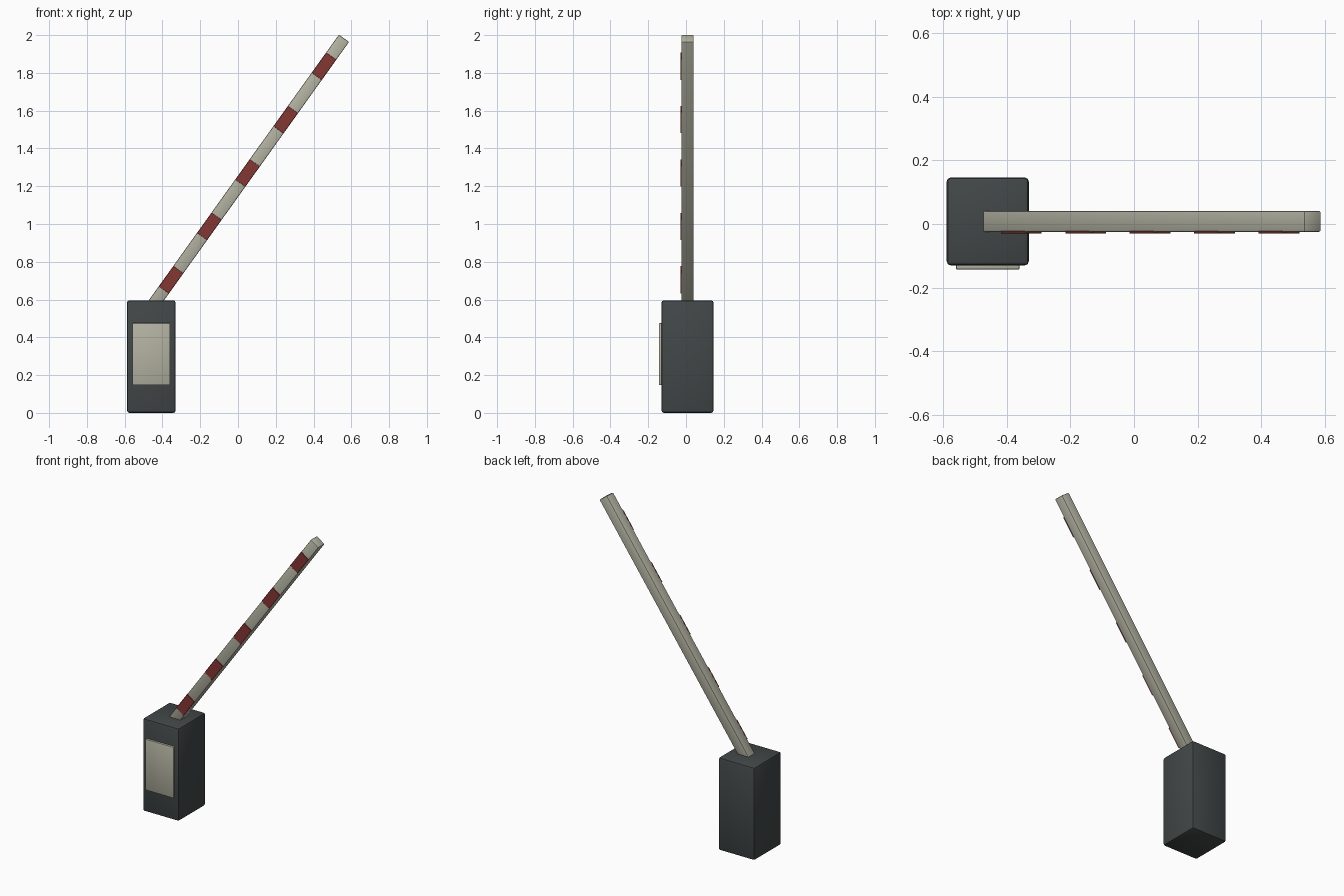
import bpy
import math
from mathutils import Matrix, Vector

if "Cube" in bpy.data.objects:
    bpy.data.objects.remove(bpy.data.objects["Cube"])


def material(name, rgb):
    m = bpy.data.materials.new(name)
    m.diffuse_color = (*rgb, 1.0)
    m.use_nodes = True
    m.node_tree.nodes["Principled BSDF"].inputs["Base Color"].default_value = m.diffuse_color
    return m


CHARCOAL = material("charcoal", (0.054, 0.063, 0.063))
CREAM = material("cream", (0.45, 0.445, 0.36))
RED = material("dark red", (0.23, 0.039, 0.034))


def box(name, center, size, mat, bevel, segments=2, tilt=0.0):
    """Bevelled box, tilted in the front plane about its own centre."""
    bpy.ops.mesh.primitive_cube_add(size=1)
    ob = bpy.context.object
    ob.name = name
    ob.data.transform(Matrix.Diagonal((*size, 1)))
    ob.location = center
    ob.rotation_euler = (0, -tilt, 0)
    ob.data.materials.append(mat)
    mod = ob.modifiers.new("soft_edges", "BEVEL")
    mod.width = bevel
    mod.segments = segments
    bpy.ops.object.modifier_apply(modifier=mod.name)
    bpy.ops.object.shade_smooth_by_angle(angle=math.radians(30))
    return ob


MID_Y = 0.008

# Cabinet and its front service door
box("cabinet", (-0.459, MID_Y, 0.298), (0.258, 0.276, 0.596), CHARCOAL, 0.013)
box("service_door", (-0.459, -0.132, 0.311), (0.2, 0.022, 0.328), CREAM, 0.004)

# Raised boom, its lower end sunk into the cabinet
TILT = math.radians(54.4)
AXIS = Vector((math.cos(TILT), 0, math.sin(TILT)))
TIP = Vector((0.561, MID_Y, 1.983))
LENGTH = 1.77
WIDTH = 0.066
box("boom", TIP - AXIS * LENGTH / 2, (LENGTH, WIDTH, WIDTH), CREAM, 0.006, tilt=TILT)

# Red warning plates along the front of the boom
for i in range(5):
    spot = TIP - AXIS * (0.182 + 0.3475 * i)
    spot.y = MID_Y - WIDTH / 2 - 0.001
    box(f"stripe_{i + 1}", spot, (0.132, 0.008, WIDTH - 0.002), RED, 0.001, 1, TILT)
